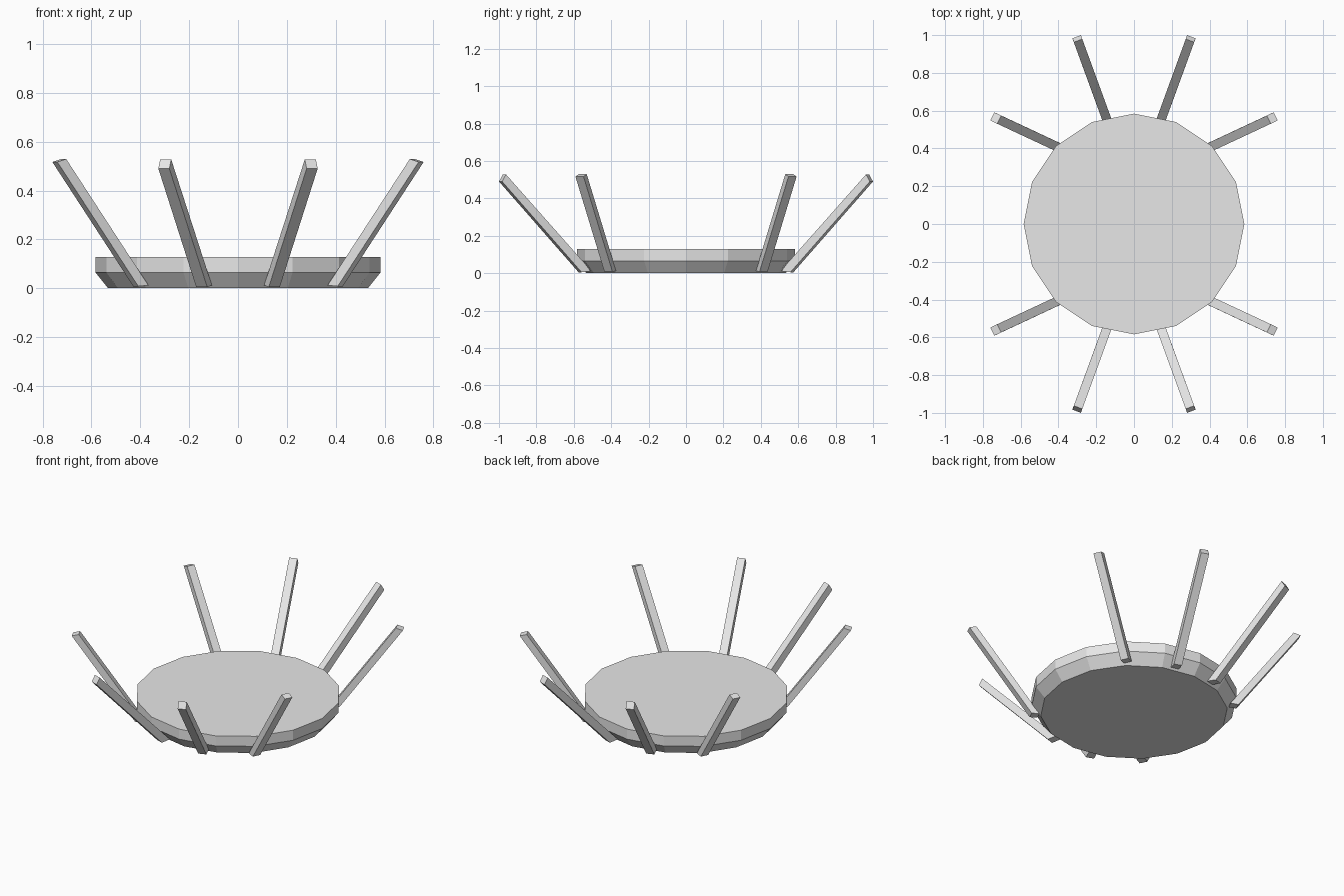
import bpy, bmesh, math
from mathutils import Vector

if "Cube" in bpy.data.objects:
    bpy.data.objects.remove(bpy.data.objects["Cube"])

grey = bpy.data.materials.new("light grey")
grey.diffuse_color = (0.8, 0.8, 0.8, 1)
grey.use_nodes = True
grey.node_tree.nodes["Principled BSDF"].inputs["Base Color"].default_value = grey.diffuse_color


def make_object(name, bm):
    bmesh.ops.recalc_face_normals(bm, faces=bm.faces)
    mesh = bpy.data.meshes.new(name)
    bm.to_mesh(mesh)
    bm.free()
    mesh.materials.append(grey)
    obj = bpy.data.objects.new(name, mesh)
    bpy.context.collection.objects.link(obj)
    return obj


def loft(name, rings):
    """Closed solid through a stack of equal-length point rings."""
    bm = bmesh.new()
    loops = [[bm.verts.new(p) for p in ring] for ring in rings]
    n = len(loops[0])
    for a, b in zip(loops, loops[1:]):
        for i in range(n):
            j = (i + 1) % n
            bm.faces.new((a[i], a[j], b[j], b[i]))
    bm.faces.new(loops[0][::-1])
    bm.faces.new(loops[-1])
    return make_object(name, bm)


def circle(radius, z, sides=16):
    return [(radius * math.cos(i * math.tau / sides),
             radius * math.sin(i * math.tau / sides), z) for i in range(sides)]


# Round plate with a chamfered underside
loft("plate", [circle(0.532, 0.0), circle(0.584, 0.065), circle(0.584, 0.128)])


def leg_end(centre, angle, half_depth, half_width, z_in, z_out):
    """Four corners of one leg end, lying along the plan angle."""
    c = Vector((*centre, 0))
    d = Vector((math.cos(angle), math.sin(angle), 0))
    w = Vector((-d.y, d.x, 0)) * half_width
    up = Vector((0, 0, 1))
    inner = c - d * half_depth + up * z_in
    outer = c + d * half_depth + up * z_out
    return [inner - w, outer - w, outer + w, inner + w]


# Splayed prongs: one long and one short per quadrant, mirrored round
prongs = {
    "long_prong": (leg_end((0.139, 0.54), math.radians(69.8), 0.028, 0.024, 0.012, 0.005),
                   leg_end((0.300, 0.981), math.radians(69.8), 0.011, 0.024, 0.528, 0.490)),
    "side_prong": (leg_end((0.398, 0.405), math.radians(25.5), 0.023, 0.024, 0.012, 0.008),
                   leg_end((0.732, 0.561), math.radians(25.5), 0.020, 0.024, 0.529, 0.517)),
}
for name, rings in prongs.items():
    for sx, side in ((1, "right"), (-1, "left")):
        for sy, end in ((1, "back"), (-1, "front")):
            loft(f"{name}_{end}_{side}",
                 [[(p.x * sx, p.y * sy, p.z) for p in ring] for ring in rings])
